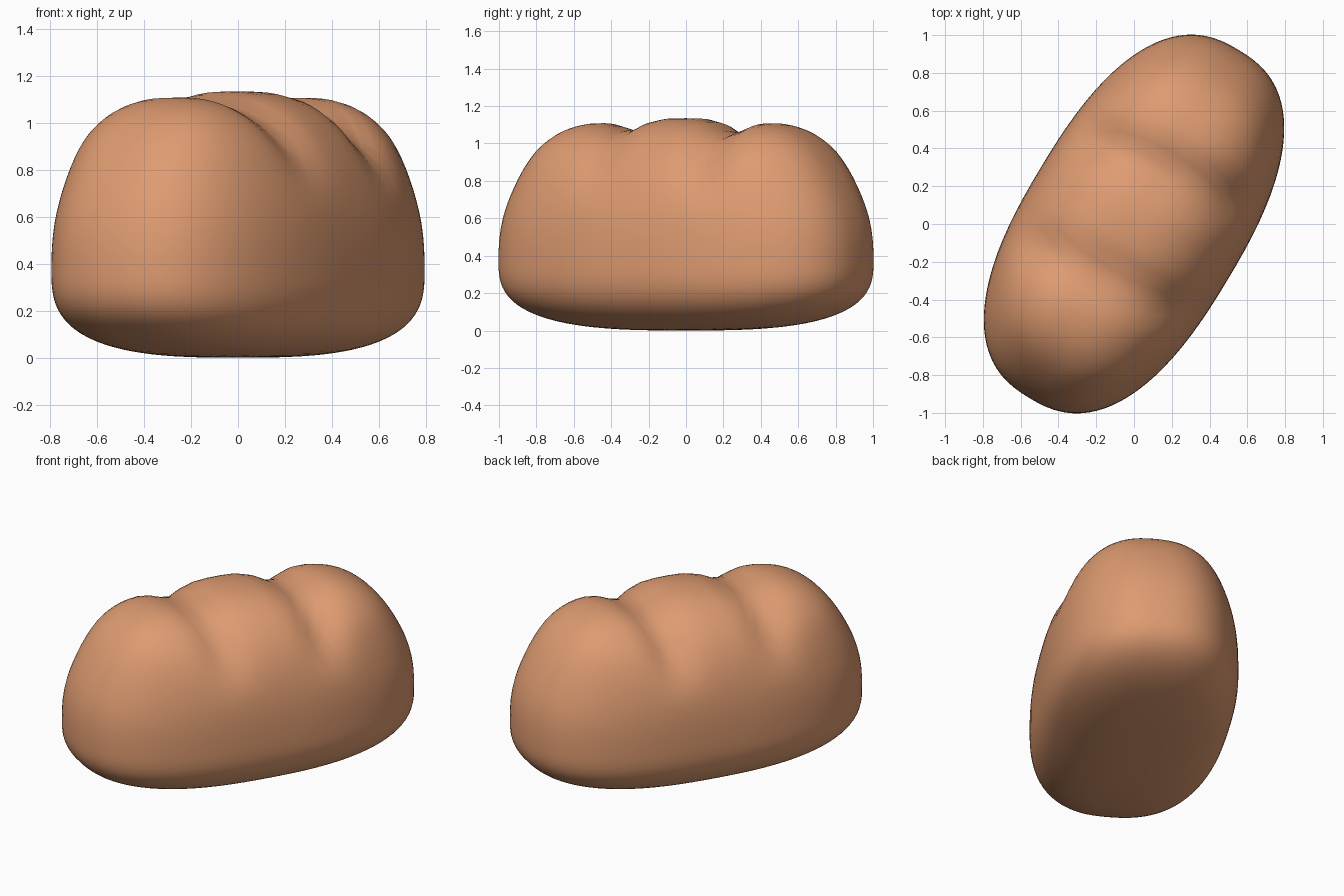
import bpy
import bmesh
import math
from mathutils import Matrix

cube = bpy.data.objects.get("Cube")
if cube:
    bpy.data.objects.remove(cube, do_unlink=True)

# Loaf proportions
HALF_LENGTH, HALF_WIDTH = 1.075, 0.577
BELLY_Z, RISE, DROP = 0.378, 0.762, 0.373
CREASE_AT, CREASE_SLANT, CREASE_WIDTH = 0.32, 0.1, 0.12
CREASE_DEPTH = {-1: 0.08, 1: 0.1}
LUMP_AT, LUMP_WIDTH, LUMP_SWELL = 0.78, 0.3, 0.11
HEADING = math.radians(59)


def power_norm(a, b, p):
    return (abs(a) ** p + abs(b) ** p) ** (1 / p)


def bell(distance, width):
    return math.exp(-(distance / width) ** 2)


def smooth_step(low, high, value):
    t = min(max((value - low) / (high - low), 0), 1)
    return t * t * (3 - 2 * t)


def shape_loaf(co):
    """Turn a cube point into a rounded loaf with two slanted creases."""
    a, b, c = co
    radius = power_norm(power_norm(a, b, 2.5), c, 2.4 if c > 0 else 2.9)
    u = a / radius * HALF_LENGTH
    n = b / radius * HALF_WIDTH
    h = c / radius * (RISE if c > 0 else DROP)

    # Score the crust and raise the two end lumps, only on the upper part
    scored = smooth_step(0.25, 0.65, h)
    raised = smooth_step(0.25, 0.55, h)
    crease, lump = 1.0, 1.0
    for side, depth in CREASE_DEPTH.items():
        crease -= depth * scored * bell(u + CREASE_SLANT * n - side * CREASE_AT, CREASE_WIDTH)
        lump += LUMP_SWELL * raised * bell(u - side * LUMP_AT, LUMP_WIDTH)
    return u, n * crease, BELLY_Z + h * crease * lump


# Baked crust colour
crust = bpy.data.materials.new("golden_brown_crust")
crust.use_nodes = True
colour = (0.73, 0.328, 0.165, 1)
crust.diffuse_color = colour
crust.node_tree.nodes["Principled BSDF"].inputs["Base Color"].default_value = colour

# Bread loaf from a gridded cube
bm = bmesh.new()
bmesh.ops.create_cube(bm, size=2)
bmesh.ops.subdivide_edges(bm, edges=bm.edges[:], cuts=23, use_grid_fill=True)
for v in bm.verts:
    v.co = shape_loaf(v.co)
bmesh.ops.rotate(bm, verts=bm.verts, cent=(0, 0, 0), matrix=Matrix.Rotation(HEADING, 3, "Z"))
bmesh.ops.translate(bm, verts=bm.verts, vec=(0, 0, -min(v.co.z for v in bm.verts)))
for f in bm.faces:
    f.smooth = True
bmesh.ops.recalc_face_normals(bm, faces=bm.faces)

mesh = bpy.data.meshes.new("bread_loaf")
bm.to_mesh(mesh)
bm.free()
mesh.materials.append(crust)
loaf = bpy.data.objects.new("bread_loaf", mesh)
bpy.context.collection.objects.link(loaf)
